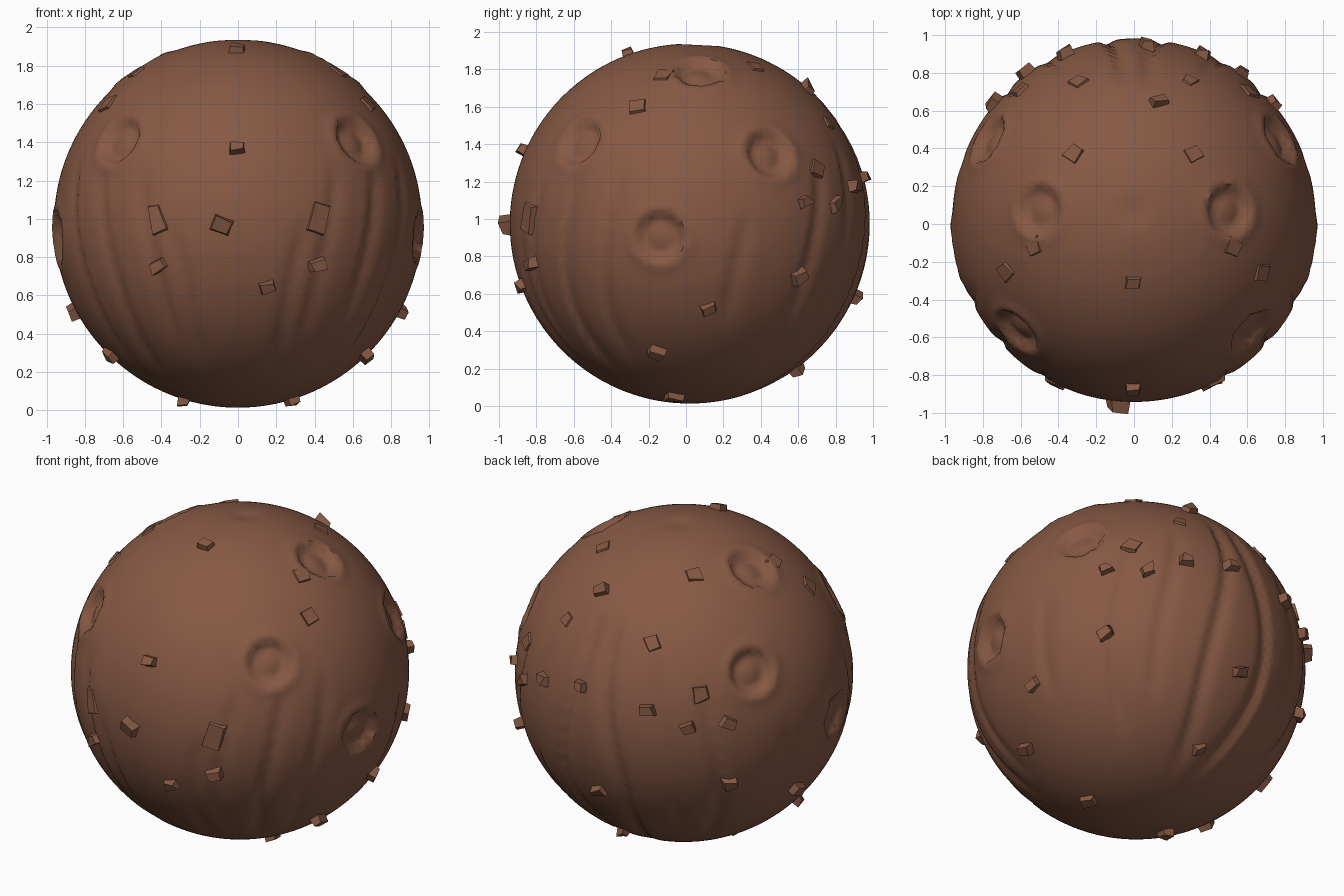
import bpy, bmesh, math, random
from mathutils import Vector, Matrix

if "Cube" in bpy.data.objects:
    bpy.data.objects.remove(bpy.data.objects["Cube"])

random.seed(4)
R = 0.962
CENTRE = Vector((0, 0.02, 0.975))

mat = bpy.data.materials.new("brown rock")
mat.diffuse_color = (0.24, 0.100, 0.058, 1)
mat.use_nodes = True
mat.node_tree.nodes["Principled BSDF"].inputs["Base Color"].default_value = mat.diffuse_color


def finish(bm, name, angle):
    me = bpy.data.meshes.new(name)
    bm.to_mesh(me)
    bm.free()
    me.materials.append(mat)
    ob = bpy.data.objects.new(name, me)
    bpy.context.collection.objects.link(ob)
    ob.location = CENTRE
    bpy.ops.object.select_all(action='DESELECT')
    ob.select_set(True)
    bpy.context.view_layer.objects.active = ob
    bpy.ops.object.shade_smooth_by_angle(angle=math.radians(angle))
    return ob


def mirrored(dirs):
    return [Vector((s * x, y, z)).normalized() for x, y, z in dirs for s in (1, -1)]


def step(a, b, t):
    t = min(1, max(0, (t - a) / (b - a)))
    return t * t * (3 - 2 * t)


# Craters: direction and radius
craters = [(d, 0.135) for d in mirrored([
    (0.57, -0.54, 0.40), (0.74, 0.41, 0.36), (0.48, 0.05, 0.77), (0.94, -0.16, -0.07)])]

# Vertical folds: azimuth from the front (degrees), bottom and top height, depth
folds = [(20, -0.75, -0.05, 0.014), (29, -0.6, 0.25, 0.014), (46, -0.75, 0.25, 0.02),
         (62, -0.7, 0.3, 0.015), (107, -0.5, 0.0, 0.014), (134, -0.75, 0.3, 0.02),
         (150, -0.6, 0.4, 0.014), (170, -0.85, 0.6, 0.026)]


def crater_height(d):
    h = 0
    for c, r in craters:
        t = d.angle(c) * R / r
        if t < 1.6:
            h += -0.045 * (1 - step(0.72, 1.02, t)) + 0.016 * (1 - step(0, 0.8, t))
            h += 0.010 * step(0.85, 1.08, t) * (1 - step(1.1, 1.6, t))
    # shallow dimple at the pole
    t = d.angle(Vector((0, 0.05, 1))) * R / 0.12
    return h - 0.014 * (1 - step(0, 1, t))


def fold_height(d):
    h = 0
    az = math.degrees(math.atan2(abs(d.x), -d.y))
    ring = math.hypot(d.x, d.y)
    for a, lo, hi, depth in folds:
        s = math.radians(az - a - 4 * math.sin(d.z * 3)) * ring * R
        fade = step(lo - 0.12, lo + 0.12, d.z) * (1 - step(hi - 0.12, hi + 0.12, d.z))
        # steep on one side, long slope on the other
        if s > 0:
            h -= depth * fade * (1 - step(0, 0.10, s))
        else:
            h -= depth * fade * (1 - step(0, 0.03, -s))
    return h


# Main boulder: sphere displaced by craters and folds
bm = bmesh.new()
bmesh.ops.create_icosphere(bm, subdivisions=6, radius=1)
for v in bm.verts:
    d = v.co.normalized()
    v.co = d * (R + crater_height(d) + fold_height(d))
finish(bm, "boulder", 60)


# Chips and slabs: tapered, jittered blocks half sunk in the surface
def add_block(bm, d, width, length, out, spin):
    new = bmesh.ops.create_cube(bm, size=1)["verts"]
    rot = d.to_track_quat('Z', 'Y').to_matrix() @ Matrix.Rotation(spin, 3, 'Z')
    for v in new:
        top = v.co.z > 0
        k = random.uniform(0.6, 0.95) if top else 1.15
        p = Vector((v.co.x * width * k, v.co.y * length * k, 0))
        p.x += random.uniform(-0.12, 0.12) * width
        p.z = out * random.uniform(0.6, 1.1) if top else -0.06
        v.co = d * (R - 0.008) + rot @ p


chips = [Vector(p).normalized() for p in [
    (-0.08, -0.95, -0.01), (0.15, -0.89, -0.33), (0.0, -0.87, 0.39), (0.07, 0.92, 0.25),
    (-0.02, 0.87, -0.39), (0.01, 0.58, -0.78), (0.13, 0.63, 0.72), (0, -0.33, 0.9)]]
chips += mirrored([
    (0.72, 0.58, -0.28), (0.68, -0.18, -0.70), (0.28, -0.08, -0.92), (0.42, -0.86, -0.22),
    (0.57, 0.78, 0.1), (0.36, 0.88, 0.2), (0.75, 0.62, 0.12), (0.84, 0.1, -0.45)])
bm = bmesh.new()
for i, d in enumerate(chips):
    big = i == 0
    add_block(bm, d, 0.11 if big else 0.09, 0.09 if big else 0.065,
              0.07 if big else 0.052, random.uniform(-0.6, 0.6))
finish(bm, "rock_chips", 30)

slabs = mirrored([(0.42, -0.85, 0.03), (0.68, -0.27, 0.63), (0.62, 0.70, 0.3),
                  (0.30, 0.75, 0.55), (0.33, 0.37, 0.87), (0.55, -0.15, 0.82)])
bm = bmesh.new()
for i, d in enumerate(slabs):
    add_block(bm, d, 0.10, 0.17 if i < 2 else 0.10, 0.022, random.uniform(-0.4, 0.4))
finish(bm, "flush_slabs", 30)
